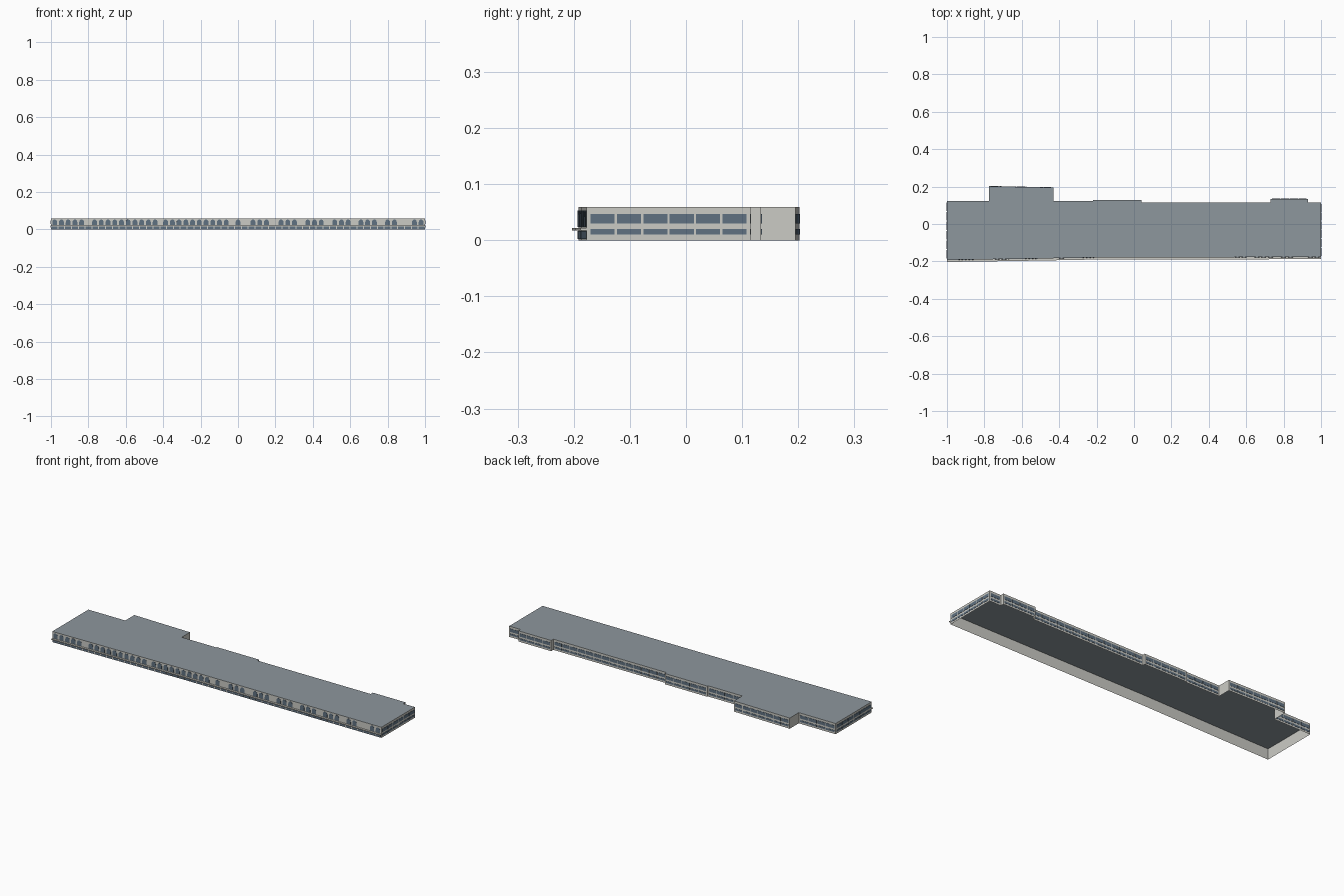
import bpy, bmesh, math
from mathutils import Vector

cube = bpy.data.objects.get("Cube")
if cube:
    bpy.data.objects.remove(cube)

HEIGHT = 0.059
UP = Vector((0, 0, 1))


def material(name, color):
    m = bpy.data.materials.new(name)
    m.use_nodes = True
    m.diffuse_color = (*color, 1)
    m.node_tree.nodes["Principled BSDF"].inputs["Base Color"].default_value = (*color, 1)
    return m


stone = material("pale stone", (0.60, 0.60, 0.56))
slate = material("slate roof", (0.27, 0.31, 0.34))
glass = material("blue glass", (0.115, 0.165, 0.22))


def finish(bm, name, *mats):
    mesh = bpy.data.meshes.new(name)
    bm.to_mesh(mesh)
    bm.free()
    for m in mats:
        mesh.materials.append(m)
    ob = bpy.data.objects.new(name, mesh)
    bpy.context.collection.objects.link(ob)
    return ob


# Plan outline, counter-clockwise: slightly bent front, stepped back
front = [(-1, -0.192), (-0.65, -0.187), (-0.2, -0.179), (1, -0.177)]
back = [(1, 0.115), (0.93, 0.115), (0.93, 0.134), (0.73, 0.134), (0.73, 0.115),
        (0.04, 0.114), (0.04, 0.128), (-0.22, 0.128), (-0.22, 0.123), (-0.43, 0.123),
        (-0.43, 0.195), (-0.775, 0.202), (-0.775, 0.123), (-1, 0.123)]
plan = [Vector((x, y, 0)) for x, y in front + back]
walls = list(zip(plan, plan[1:] + plan[:1]))

# Open-bottomed shell of walls
bm = bmesh.new()
for a, b in walls:
    bm.faces.new([bm.verts.new(p) for p in (a, b, b + UP * HEIGHT, a + UP * HEIGHT)])
bmesh.ops.remove_doubles(bm, verts=bm.verts, dist=1e-5)
finish(bm, "walls", stone)

# Flat roof
bm = bmesh.new()
bm.faces.new([bm.verts.new(p + UP * HEIGHT) for p in plan])
finish(bm, "roof", slate)


def pane(bm, a, b, centre, shape, depth=0.0012):
    """Raised pane on wall a-b; shape is a list of (along, z) points."""
    along = (b - a).normalized()
    out = along.cross(UP) * depth
    base = [a + along * (centre + s) + UP * z for s, z in shape]
    inner = [bm.verts.new(p) for p in base]
    outer = [bm.verts.new(p + out) for p in base]
    bm.faces.new(outer)
    for i in range(len(base)):
        j = (i + 1) % len(base)
        bm.faces.new((inner[i], inner[j], outer[j], outer[i]))


def rect(w, low, high):
    return [(-w / 2, low), (w / 2, low), (w / 2, high), (-w / 2, high)]


# Two bands of windows round the ends and back; short returns stay blank
bm = bmesh.new()
for a, b in walls[len(front) - 1:]:
    length = (b - a).length
    is_return = abs(a.x - b.x) < 0.01 and abs(a.x) < 0.99
    if is_return or length < 0.03:
        continue
    count = max(1, round((length - 0.01) / 0.048))
    pitch = (length - 0.01) / count
    for i in range(count):
        centre = 0.005 + pitch * (i + 0.5)
        pane(bm, a, b, centre, rect(pitch - 0.004, 0.0295, 0.047))
        pane(bm, a, b, centre, rect(pitch - 0.004, 0.01, 0.02))
finish(bm, "band_windows", glass)

# Arched upper windows in groups of (first x, count)
W, SPRING = 0.013, 0.038
arch = [(-W, 0.024), (W, 0.024)]
arch += [(W * math.cos(math.pi * i / 8), SPRING + 0.015 * math.sin(math.pi * i / 8)) for i in range(9)]
groups = [(-0.98, 5), (-0.767, 10), (-0.387, 10), (0, 1), (0.08, 3), (0.23, 3), (0.373, 3),
          (0.517, 3), (0.657, 3), (0.80, 2), (0.943, 2)]
arches, shops = bmesh.new(), bmesh.new()


def on_front(bm, x, shape):
    for a, b in walls[:len(front) - 1]:
        if a.x <= x <= b.x:
            pane(bm, a, b, (x - a.x) / (b - a).normalized().x, shape)
            return


for first, count in groups:
    for i in range(count):
        on_front(arches, first + 0.036 * i, arch)
finish(arches, "arched_windows", glass)

# Ground floor shop windows
for i in range(55):
    on_front(shops, -0.981 + i * 1.962 / 54, rect(0.031, 0.002, 0.0165))
finish(shops, "shop_windows", glass)

# Thin canopy running along the front
bm = bmesh.new()
rings = []
for x, y in front:
    rings.append([bm.verts.new((x, y - d, z)) for d, z in
                  ((0, 0.0175), (0.011, 0.0175), (0.011, 0.0215), (0, 0.0215))])
for r, s in zip(rings, rings[1:]):
    for i in range(3):
        bm.faces.new((r[i], s[i], s[i + 1], r[i + 1]))
bm.faces.new(rings[0])
bm.faces.new(rings[-1])
bmesh.ops.recalc_face_normals(bm, faces=bm.faces)
finish(bm, "canopy", stone)
